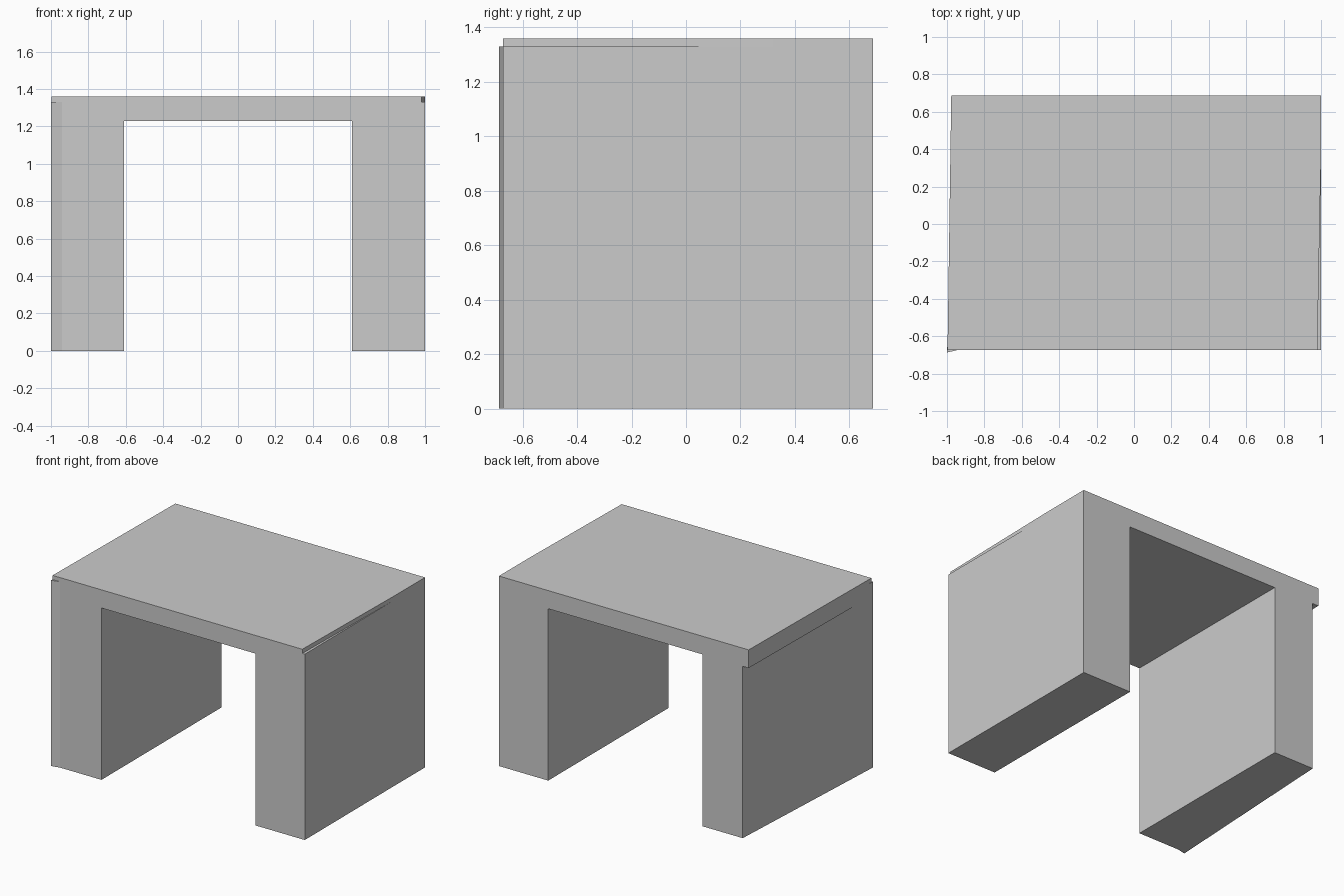
import bpy, bmesh

if "Cube" in bpy.data.objects:
    bpy.data.objects.remove(bpy.data.objects["Cube"])

FRONT, BACK = -0.673, 0.687


def prism(name, outline, z0, z1):
    """Upright prism from a counter-clockwise plan outline."""
    bm = bmesh.new()
    face = bm.faces.new([bm.verts.new((x, y, z0)) for x, y in outline])
    top = bmesh.ops.extrude_face_region(bm, geom=[face])["geom"]
    verts = [g for g in top if isinstance(g, bmesh.types.BMVert)]
    bmesh.ops.translate(bm, verts=verts, vec=(0, 0, z1 - z0))
    bmesh.ops.recalc_face_normals(bm, faces=bm.faces[:])
    mesh = bpy.data.meshes.new(name)
    bm.to_mesh(mesh)
    bm.free()
    obj = bpy.data.objects.new(name, mesh)
    bpy.context.collection.objects.link(obj)
    return obj


# Table top, slightly skewed at both ends
prism("table_top", [(-0.997, FRONT), (0.98, FRONT), (0.999, 0.32),
                    (1.0, BACK), (-0.977, BACK)], 1.23, 1.36)

# Left side support, tapering inwards under the top towards the back
prism("left_support", [(-1.0, -0.687), (-0.94, FRONT), (-0.61, FRONT),
                       (-0.61, BACK), (-0.93, BACK)], 0, 1.33)

# Right side support, leaving a thin ledge beside the top at the front
prism("right_support", [(0.61, FRONT), (1.0, FRONT), (0.999, 0.32),
                        (1.0, BACK), (0.61, BACK)], 0, 1.33)
